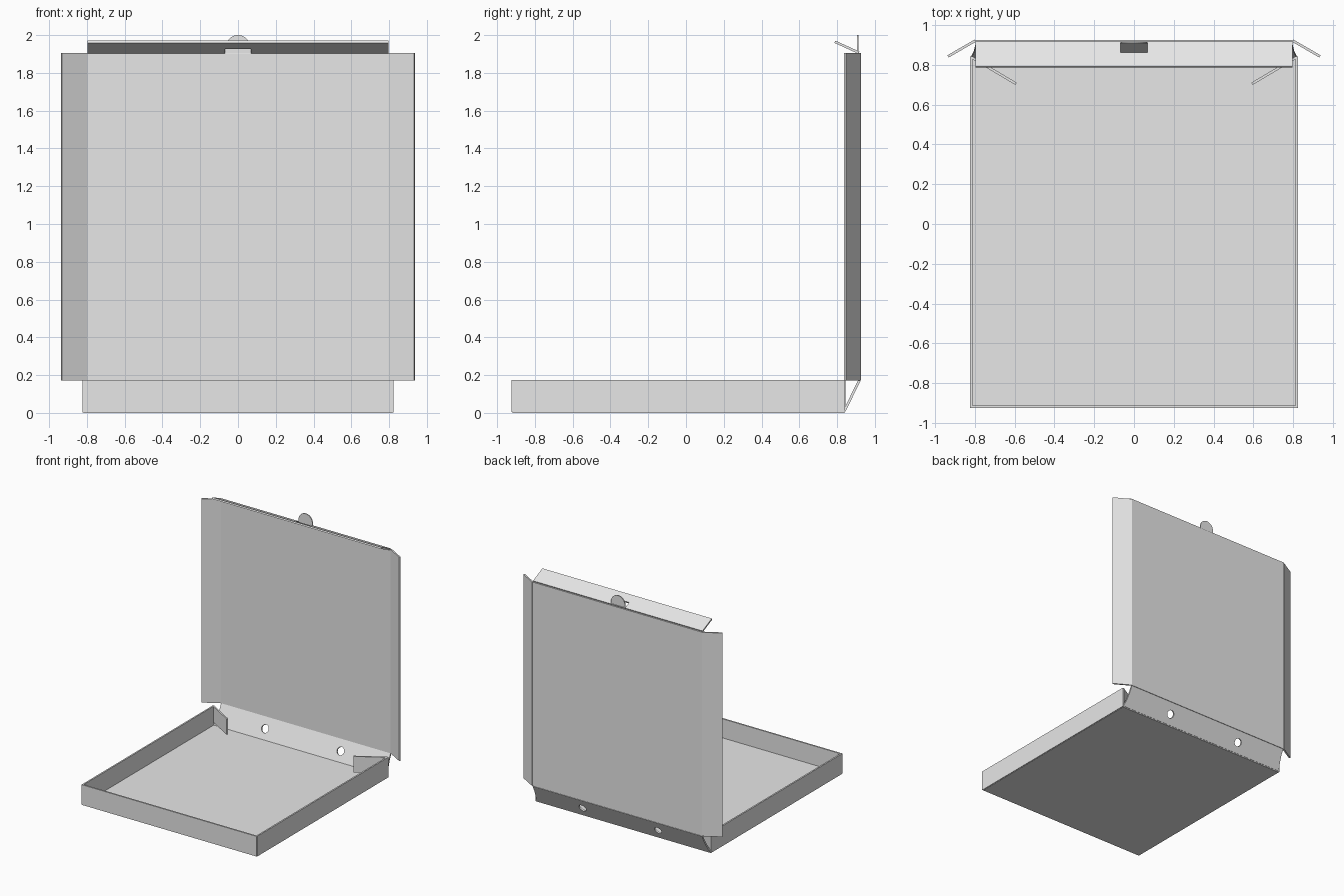
import bpy, bmesh, math
from mathutils import Vector

cube = bpy.data.objects.get("Cube")
if cube:
    bpy.data.objects.remove(cube, do_unlink=True)

card = bpy.data.materials.new("plain grey card")
card.use_nodes = True
grey = (0.8, 0.8, 0.8, 1)
card.diffuse_color = grey
card.node_tree.nodes["Principled BSDF"].inputs["Base Color"].default_value = grey

THICK = 0.013
HALF = 0.797        # half width of the lid panels
TRAY = 0.818        # half width of the tray
FRONT = -0.918
BACK = 0.838
WALL = 0.175        # top of the tray walls
LID_TOP = 1.905
HINGE = Vector((0, 0.918, 0.172))


def sheet(name, outline, origin, u, v, holes=(), thick=THICK):
    """Flat card cut to an outline in the (u, v) plane, with optional holes."""
    origin, u, v = Vector(origin), Vector(u).normalized(), Vector(v).normalized()
    bm = bmesh.new()
    for loop in [outline, *holes]:
        verts = [bm.verts.new(origin + u * a + v * b) for a, b in loop]
        for i, vert in enumerate(verts):
            bm.edges.new((vert, verts[i - 1]))
    bmesh.ops.triangle_fill(bm, edges=bm.edges[:], use_beauty=True)
    bmesh.ops.recalc_face_normals(bm, faces=bm.faces[:])
    mesh = bpy.data.meshes.new(name)
    bm.to_mesh(mesh)
    bm.free()
    mesh.materials.append(card)
    obj = bpy.data.objects.new(name, mesh)
    bpy.context.collection.objects.link(obj)
    solid = obj.modifiers.new("card thickness", 'SOLIDIFY')
    solid.thickness = thick
    solid.offset = 0
    return obj


def rect(a0, a1, b0, b1):
    return [(a0, b0), (a1, b0), (a1, b1), (a0, b1)]


def arc(a, b, radius, start, end, steps):
    angles = [math.radians(start + (end - start) * i / steps) for i in range(steps + 1)]
    return [(a + radius * math.cos(t), b + radius * math.sin(t)) for t in angles]


X, Y, Z = (1, 0, 0), (0, 1, 0), (0, 0, 1)

# Tray floor and front wall
sheet("tray_floor", rect(-TRAY, TRAY, FRONT, BACK), (0, 0, THICK / 2), X, Y)
sheet("tray_front_wall", rect(-TRAY - 0.005, TRAY + 0.005, 0.005, WALL), (0, FRONT, 0), X, Z)

# Paired parts: tray walls, tucked corner flaps and lid side flaps
for side, s in (("left", 1), ("right", -1)):
    sheet(f"tray_{side}_wall", rect(FRONT, BACK + 0.004, 0.003, WALL), (s * TRAY, 0, 0), Y, Z)
    sheet(f"tray_{side}_corner_flap", rect(0, 0.262, 0.04, WALL),
          (s * TRAY, BACK, 0), (-s * 0.86, -0.51, 0), Z)
    sheet(f"lid_{side}_flap", rect(0, 0.158, HINGE.z, LID_TOP),
          (s * HALF, HINGE.y + 0.003, 0), (s * 0.866, -0.5, 0), Z)

# Sloping back panel with curved ends and two round vents
foot = Vector((0, BACK, 0.009))
slope = HINGE - foot
rise = slope.length
ends = [(TRAY, 0), (TRAY - 0.014, rise * 0.35), (HALF, rise * 0.7), (HALF, rise)]
outline = ends + [(-a, b) for a, b in reversed(ends)]
vents = [arc(x, rise * 0.48, 0.033, 0, 345, 23) for x in (-0.355, 0.355)]
sheet("back_panel", outline, foot, X, slope, vents)

# Lid panel
sheet("lid_panel", rect(-HALF, HALF, HINGE.z, LID_TOP), (0, HINGE.y, 0), X, Z)

# Lid front flap with the slot left by the tongue
sheet("lid_front_flap", rect(-HALF, HALF, 0, 0.139), (0, 0.915, LID_TOP + 0.002),
      X, (0, -0.91, 0.415), [rect(-0.068, 0.068, 0.006, 0.062)])

# Rounded locking tongue
tongue = [(-0.065, 0)] + arc(0, 0.03, 0.065, 180, 0, 20) + [(0.065, 0)]
sheet("locking_tongue", tongue, (0, 0.91, LID_TOP), X, Z, thick=0.008)
